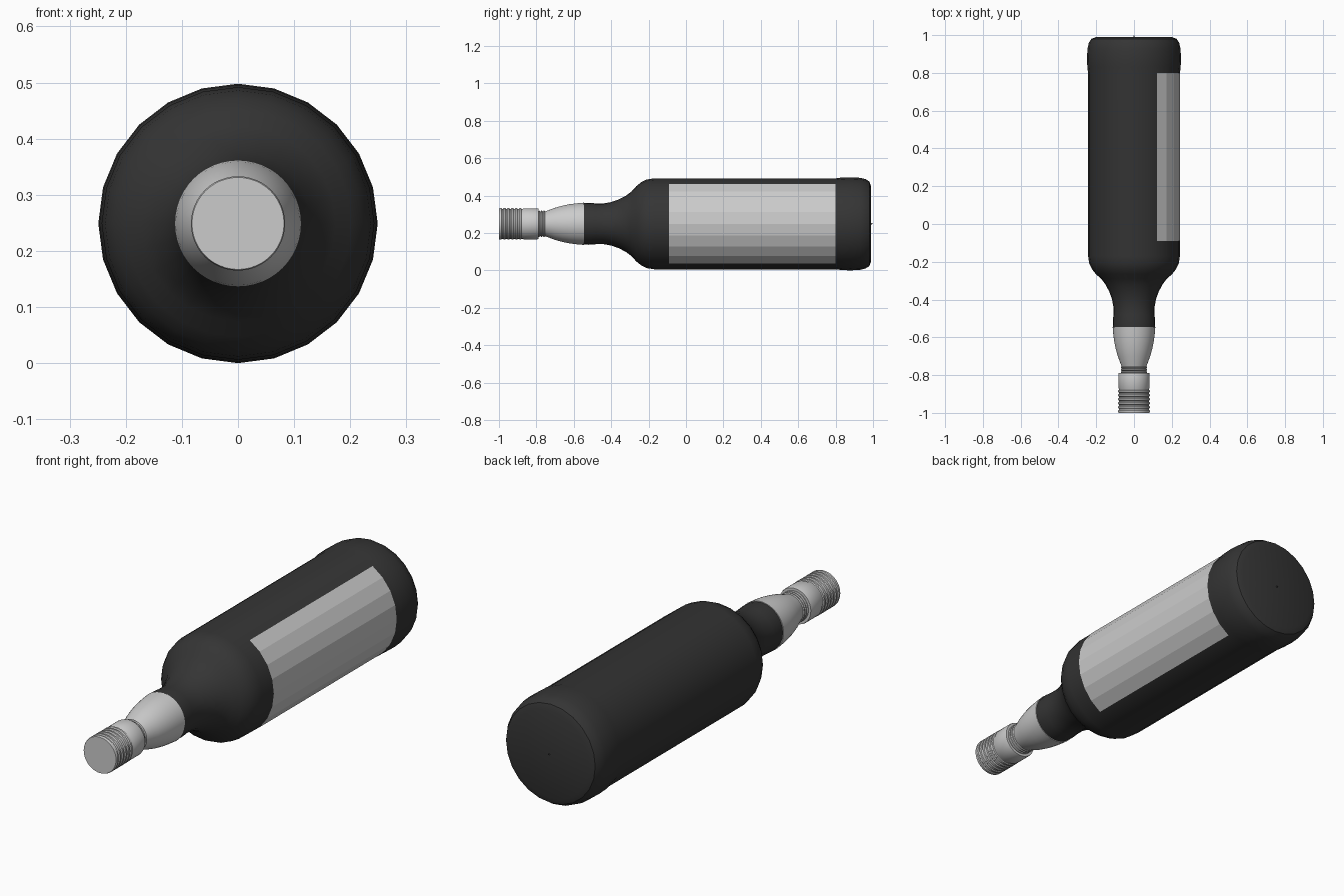
import bpy
import bmesh
from math import cos, sin, radians, pi

AXIS_Z = 0.249

cube = bpy.data.objects.get("Cube")
if cube:
    bpy.data.objects.remove(cube, do_unlink=True)


def make_material(name, colour):
    mat = bpy.data.materials.new(name)
    mat.use_nodes = True
    mat.diffuse_color = colour
    mat.node_tree.nodes["Principled BSDF"].inputs["Base Color"].default_value = colour
    return mat


def lathe(name, profile, sides, start=0.0, sweep=2 * pi, smooth=35, mat=None):
    """Sweep (y, radius) points about the bottle's lengthwise axis."""
    closed = sweep > 6.28
    bm = bmesh.new()
    rings = []
    for y, r in profile:
        if r == 0:
            rings.append([bm.verts.new((0, y, AXIS_Z))])
            continue
        count = sides if closed else sides + 1
        angles = [start + sweep * i / sides for i in range(count)]
        rings.append([bm.verts.new((r * cos(a), y, AXIS_Z + r * sin(a))) for a in angles])
    for a, b in zip(rings, rings[1:]):
        for i in range(sides):
            j = (i + 1) % sides if closed else i + 1
            if len(a) == 1:
                bm.faces.new((a[0], b[j], b[i]))
            elif len(b) == 1:
                bm.faces.new((a[i], a[j], b[0]))
            else:
                bm.faces.new((a[i], a[j], b[j], b[i]))
    if closed:
        bmesh.ops.recalc_face_normals(bm, faces=bm.faces)
    else:
        bmesh.ops.reverse_faces(bm, faces=[f for f in bm.faces if f.normal.x < 0])
    mesh = bpy.data.meshes.new(name)
    bm.to_mesh(mesh)
    bm.free()
    obj = bpy.data.objects.new(name, mesh)
    bpy.context.collection.objects.link(obj)
    if mat:
        mesh.materials.append(mat)
    if smooth:
        bpy.ops.object.select_all(action="DESELECT")
        obj.select_set(True)
        bpy.context.view_layer.objects.active = obj
        bpy.ops.object.shade_smooth_by_angle(angle=radians(smooth))
    return obj


dark_glass = make_material("dark_glass", (0.035, 0.035, 0.035, 1))

# Glass body: neck, shoulder, barrel, heel and base with a tiny centre pip
lathe("bottle_body", [
    (-0.56, 0.0), (-0.56, 0.109), (-0.52, 0.112), (-0.48, 0.109), (-0.44, 0.109),
    (-0.40, 0.116), (-0.36, 0.130), (-0.32, 0.151), (-0.29, 0.174), (-0.265, 0.202),
    (-0.24, 0.222), (-0.21, 0.237), (-0.17, 0.243), (0.80, 0.243), (0.83, 0.247),
    (0.88, 0.249), (0.93, 0.246), (0.96, 0.239), (0.98, 0.226), (0.99, 0.20),
    (0.99, 0.004), (1.0, 0.0)], 24, mat=dark_glass)

# Label wrapped over a third of the barrel
lathe("label", [(-0.09, 0.2447), (0.80, 0.2447)], 8,
      start=-pi / 3, sweep=2 * pi / 3, smooth=0)

# Foil sleeve around the neck
lathe("neck_foil", [
    (-0.76, 0.064), (-0.74, 0.071), (-0.70, 0.086), (-0.66, 0.097), (-0.62, 0.105),
    (-0.58, 0.110), (-0.545, 0.113), (-0.545, 0.105)], 48)

# Collar with thin rings below the cap
collar = [(-0.80, 0.066)]
for i in range(3):
    y = -0.79 + i * 0.013
    collar += [(y, 0.066), (y + 0.003, 0.070), (y + 0.007, 0.070), (y + 0.010, 0.066)]
lathe("neck_collar", collar + [(-0.75, 0.064)], 48)

# Screw cap: closed end, ribbed grip, plain skirt
cap = [(-1.0, 0.0), (-1.0, 0.082)]
for i in range(6):
    y = -0.995 + i * 0.021
    cap += [(y, 0.084), (y + 0.008, 0.084), (y + 0.011, 0.080), (y + 0.017, 0.080)]
cap += [(-0.868, 0.083), (-0.795, 0.083), (-0.788, 0.081), (-0.788, 0.064)]
lathe("screw_cap", cap, 48)
